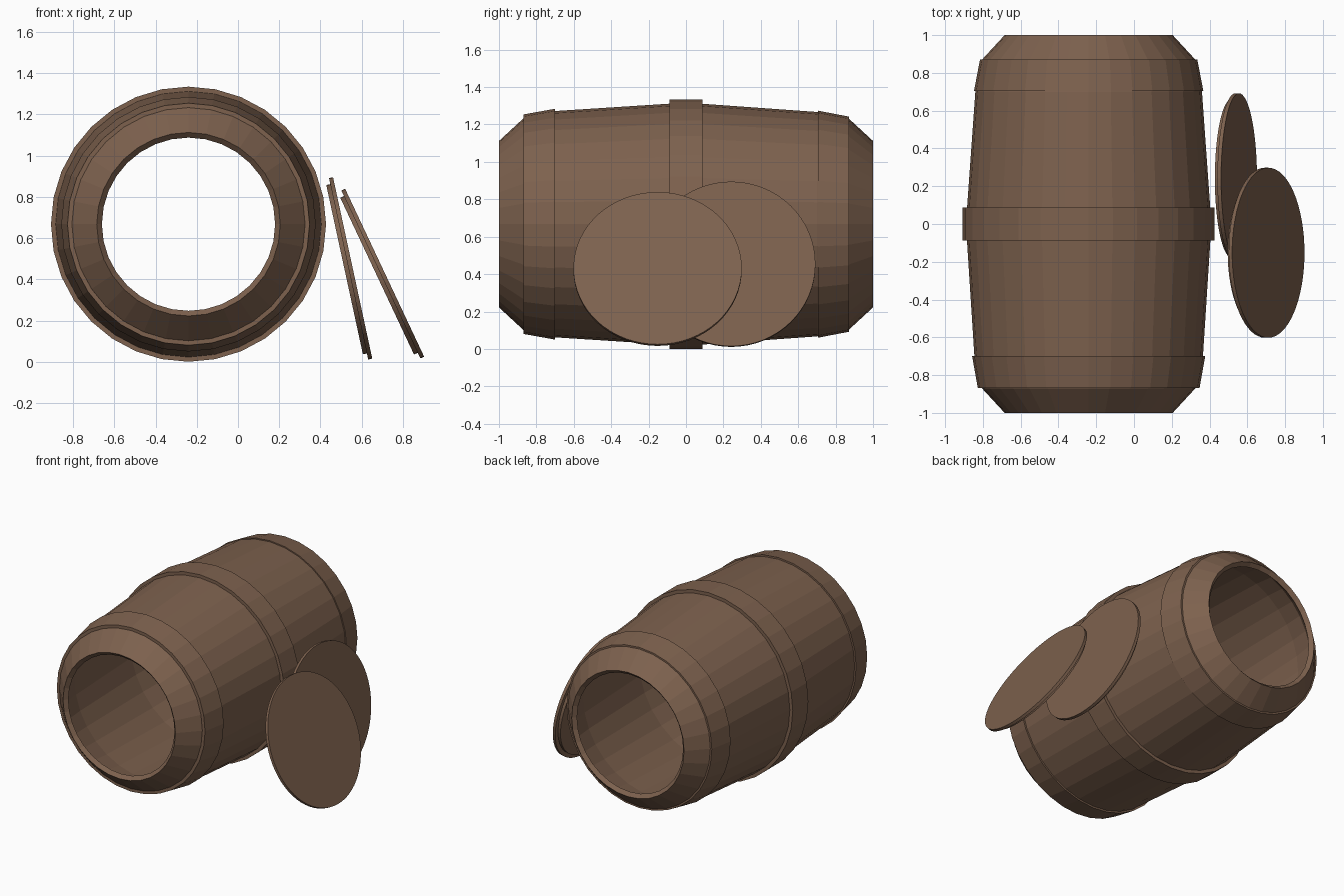
import bpy, bmesh, math
from mathutils import Matrix, Vector

if "Cube" in bpy.data.objects:
    bpy.data.objects.remove(bpy.data.objects["Cube"])

wood = bpy.data.materials.new("brown_wood")
wood.diffuse_color = (0.205, 0.120, 0.076, 1)
wood.use_nodes = True
wood.node_tree.nodes["Principled BSDF"].inputs["Base Color"].default_value = wood.diffuse_color

CX, CZ = -0.24, 0.667   # barrel axis runs along y through here
SIDES = 32


def lathe(name, profile, closed, matrix, sides=SIDES):
    """Spin (radius, height) points around local z, then place with matrix."""
    bm = bmesh.new()
    rings = []
    for r, h in profile:
        rings.append([bm.verts.new((r * math.cos(2 * math.pi * i / sides),
                                    r * math.sin(2 * math.pi * i / sides), h))
                      for i in range(sides)])
    pairs = list(zip(rings, rings[1:]))
    if closed == "ring":
        pairs.append((rings[-1], rings[0]))
    for a, b in pairs:
        for i in range(sides):
            j = (i + 1) % sides
            bm.faces.new((a[i], a[j], b[j], b[i]))
    if closed == "caps":
        bm.faces.new(rings[0][::-1])
        bm.faces.new(rings[-1])
    bmesh.ops.recalc_face_normals(bm, faces=bm.faces)
    mesh = bpy.data.meshes.new(name)
    bm.to_mesh(mesh)
    bm.free()
    mesh.materials.append(wood)
    ob = bpy.data.objects.new(name, mesh)
    ob.matrix_world = matrix
    bpy.context.collection.objects.link(ob)
    return ob


# local z -> world +y
barrel_axis = Matrix.Translation((CX, 0, CZ)) @ Matrix.Rotation(-math.pi / 2, 4, 'X')

# Open staved barrel: outer wall, bevelled rims, inner wall
outer = [(0.445, -1), (0.565, -0.87), (0.605, -0.70), (0.65, 0),
         (0.60, 0.70), (0.565, 0.87), (0.445, 1)]
inner = [(0.42, 0.975), (0.54, 0.85), (0.57, 0.69), (0.615, 0),
         (0.57, -0.69), (0.54, -0.85), (0.42, -0.975)]
lathe("barrel_body", outer + inner, "ring", barrel_axis)


# Hoops
def hoop(name, y0, r0, y1, r1, depth=0.03):
    lathe(name, [(r0, y0), (r1, y1), (r1 - depth, y1), (r0 - depth, y0)],
          "ring", barrel_axis)


hoop("front_hoop", -0.868, 0.587, -0.70, 0.617)
hoop("middle_hoop", -0.088, 0.667, 0.088, 0.667)
hoop("back_hoop", 0.705, 0.607, 0.872, 0.575)


# Stepped lids leaning against the barrel: wide flange outside, plug inside
def lid(name, centre, tilt):
    a = math.radians(tilt)
    normal = Vector((math.cos(a), 0, math.sin(a)))
    m = Matrix.Translation(centre) @ normal.to_track_quat('Z', 'Y').to_matrix().to_4x4()
    lathe(name, [(0.42, -0.04), (0.42, -0.02), (0.45, -0.02), (0.45, 0)],
          "caps", m, 64)


lid("near_lid", (0.711, -0.152, 0.432), 25.2)
lid("far_lid", (0.556, 0.242, 0.455), 12.2)
